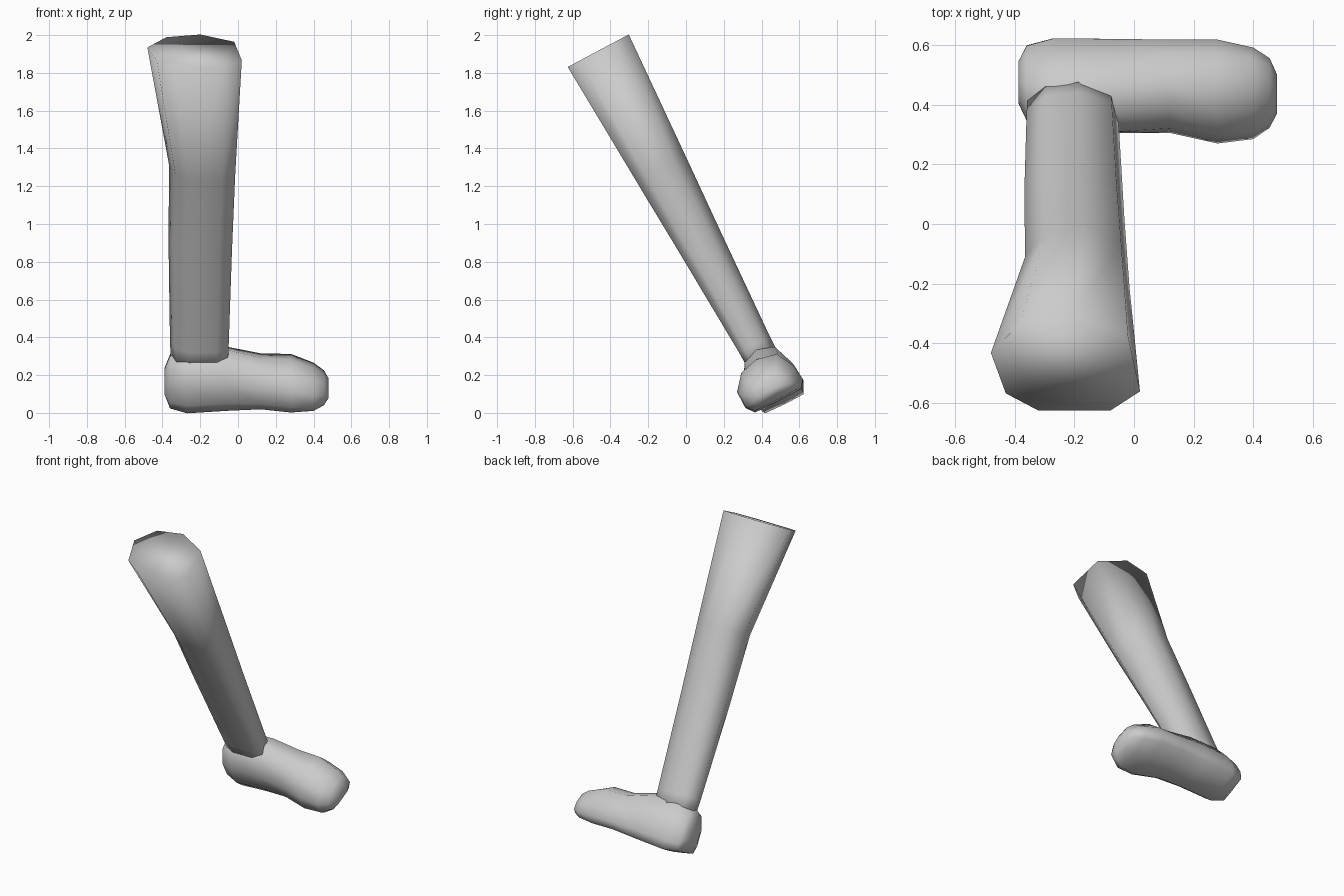
import bpy, bmesh, math

if "Cube" in bpy.data.objects:
    bpy.data.objects.remove(bpy.data.objects["Cube"])

TILT = math.radians(28)   # the whole leg leans back in the y-z plane
C, S = math.cos(TILT), math.sin(TILT)


def place(x, u, w):
    """Leaning frame (x, depth u, height w) to world."""
    return (x, C * u - S * w, S * u + C * w)


def loft(name, rings):
    """Skin a list of equal-length rings and cap both ends."""
    bm = bmesh.new()
    loops = [[bm.verts.new(place(*p)) for p in ring] for ring in rings]
    for a, b in zip(loops, loops[1:]):
        for i in range(len(a)):
            j = (i + 1) % len(a)
            bm.faces.new((a[i], a[j], b[j], b[i]))
    bm.faces.new(loops[0])
    bm.faces.new(loops[-1])
    bmesh.ops.recalc_face_normals(bm, faces=bm.faces)
    for f in bm.faces:
        f.smooth = True
    mesh = bpy.data.meshes.new(name)
    bm.to_mesh(mesh)
    bm.free()
    ob = bpy.data.objects.new(name, mesh)
    bpy.context.collection.objects.link(ob)
    return ob


# Shin: slightly irregular octagon, (w, x centre, x half width, u half depth)
oct_profile = [(-1, .2), (-.8, -.64), (-.36, -1), (.6, -1),
               (1, -.6), (.84, .55), (.12, 1), (-.6, .83)]
shin_sections = [(.04, -.205, .15, .09), (.15, -.205, .155, .092),
                 (.75, -.2, .168, .122), (1.21, -.19, .175, .147),
                 (1.911, -.23, .25, .183)]
loft("lower_leg", [[(xc + a * px, .49 + b * pu, w) for px, pu in oct_profile]
                   for w, xc, a, b in shin_sections])

# Foot: flat-soled section swept along x, (x, u min, u max, w min, w max)
sole_profile = [(-.8, .02), (0, 0), (.8, 0), (1, .17), (.95, .5),
                (.65, .9), (0, 1), (-.6, .9), (-1, .58), (-1, .2)]
foot_sections = [(-.388, .43, .56, -.13, .0), (-.36, .375, .60, -.19, .08),
                 (-.27, .34, .625, -.205, .12), (-.06, .34, .63, -.19, .12),
                 (.12, .33, .63, -.175, .075), (.28, .29, .63, -.175, .075),
                 (.40, .295, .60, -.165, .03), (.455, .33, .565, -.145, -.01),
                 (.48, .38, .51, -.12, -.045)]
loft("foot", [[(x, (u0 + u1) / 2 + (u1 - u0) / 2 * pu, w0 + (w1 - w0) * pw)
               for pu, pw in sole_profile]
              for x, u0, u1, w0, w1 in foot_sections])
